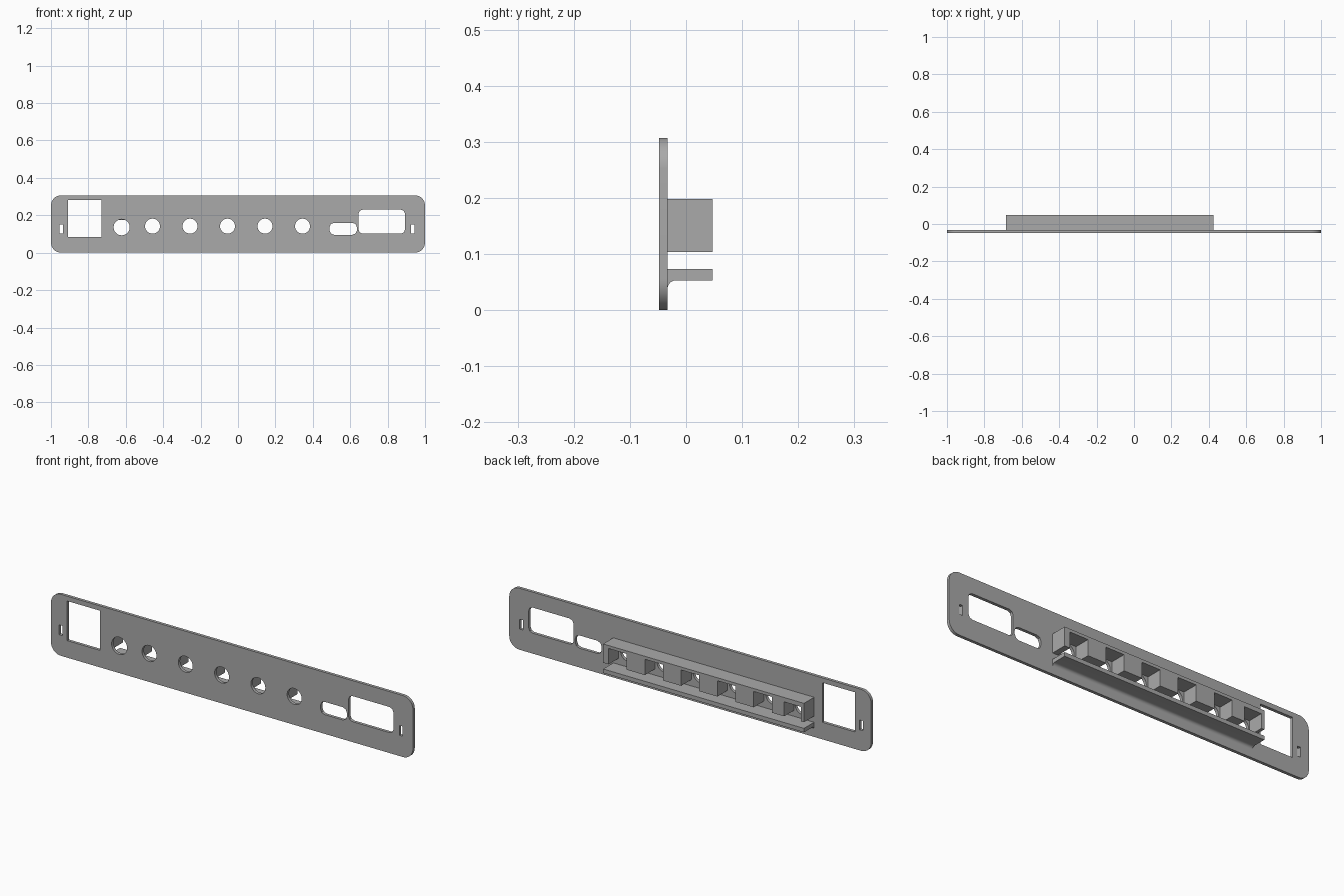
import bpy
from math import cos, sin, pi
from mathutils import Matrix

if "Cube" in bpy.data.objects:
    bpy.data.objects.remove(bpy.data.objects["Cube"])

grey = bpy.data.materials.new("plain_grey")
grey.use_nodes = True
grey.diffuse_color = (0.4, 0.4, 0.4, 1)
grey.node_tree.nodes["Principled BSDF"].inputs["Base Color"].default_value = (0.4, 0.4, 0.4, 1)

# Axis maps: outline (u, v) and extrusion w to world
FRONT = Matrix(((1, 0, 0, 0), (0, 0, -1, 0), (0, 1, 0, 0), (0, 0, 0, 1)))
SIDE = Matrix(((0, 0, 1, 0), (1, 0, 0, 0), (0, 1, 0, 0), (0, 0, 0, 1)))


def arc(cx, cy, r, start, end, steps):
    angles = [start + (end - start) * i / steps for i in range(steps + 1)]
    return [(cx + r * cos(a), cy + r * sin(a)) for a in angles]


def rounded(x0, x1, z0, z1, r=0, steps=1):
    """Rectangle with round corners, or cut corners when steps is 1."""
    if r == 0:
        return [(x0, z0), (x1, z0), (x1, z1), (x0, z1)]
    corners = [(x1 - r, z1 - r), (x0 + r, z1 - r), (x0 + r, z0 + r), (x1 - r, z0 + r)]
    pts = []
    for i, (cx, cz) in enumerate(corners):
        pts += arc(cx, cz, r, i * pi / 2, (i + 1) * pi / 2, steps)
    return pts


def extrude(name, outlines, low, high, axes):
    """Solid from closed outlines; inner outlines become holes."""
    curve = bpy.data.curves.new(name, "CURVE")
    curve.dimensions = "2D"
    curve.fill_mode = "BOTH"
    curve.extrude = (high - low) / 2
    for pts in outlines:
        spline = curve.splines.new("POLY")
        spline.points.add(len(pts) - 1)
        for point, (u, v) in zip(spline.points, pts):
            point.co = (u, v, 0, 1)
        spline.use_cyclic_u = True
    temp = bpy.data.objects.new(name + "_outline", curve)
    bpy.context.collection.objects.link(temp)
    bpy.context.view_layer.update()
    mesh = bpy.data.meshes.new_from_object(
        temp.evaluated_get(bpy.context.evaluated_depsgraph_get()))
    bpy.data.objects.remove(temp)
    middle = (low + high) / 2
    shift = (0, middle, 0) if axes is FRONT else (middle, 0, 0)
    mesh.transform(Matrix.Translation(shift) @ axes)
    mesh.materials.clear()
    mesh.materials.append(grey)
    obj = bpy.data.objects.new(name, mesh)
    bpy.context.collection.objects.link(obj)
    bpy.ops.object.select_all(action="DESELECT")
    obj.select_set(True)
    bpy.context.view_layer.objects.active = obj
    # Weld the caps to the walls
    bpy.ops.object.mode_set(mode="EDIT")
    bpy.ops.mesh.select_all(action="SELECT")
    bpy.ops.mesh.remove_doubles(threshold=0.0001)
    bpy.ops.mesh.normals_make_consistent(inside=False)
    bpy.ops.object.mode_set(mode="OBJECT")
    bpy.ops.object.shade_smooth_by_angle(angle=pi / 6)
    return obj


back, plate_back, front = 0.047, -0.033, -0.048
button_x = [-0.457 + 0.2005 * i for i in range(5)]

# Face plate with its openings
openings = [
    rounded(-1, 1, 0, 0.307, 0.055, 10),
    rounded(-0.91, -0.73, 0.085, 0.283),
    rounded(0.489, 0.636, 0.096, 0.16, 0.024, 2),
    rounded(0.644, 0.893, 0.102, 0.23, 0.022, 2),
    rounded(-0.955, -0.936, 0.103, 0.152),
    rounded(0.925, 0.944, 0.103, 0.152),
    arc(-0.622, 0.136, 0.043, 0, 2 * pi * 31 / 32, 31),
]
openings += [arc(x, 0.142, 0.04, 0, 2 * pi * 31 / 32, 31) for x in button_x]
extrude("face_plate", openings, front, plate_back, FRONT)

# Comb-shaped housing with a pocket behind each round hole
left, right, bottom, top = -0.685, 0.425, 0.104, 0.198
comb = [(right, top), (left, top), (left, bottom)]
pockets = [(-0.622, 0.047, 0.176)] + [(x, 0.05, 0.183) for x in button_x]
for x, half, ceiling in pockets:
    comb += [(x - half, bottom), (x - half, ceiling),
             (x + half, ceiling), (x + half, bottom)]
comb.append((right, bottom))
extrude("pocket_housing", [comb], plate_back, back, FRONT)

# Lower shelf with a concave fillet under its root
r = 0.015
shelf = [(plate_back, 0.073), (back, 0.073), (back, 0.053)]
shelf += arc(plate_back + r, 0.053 - r, r, pi / 2, pi, 6)
extrude("lower_shelf", [shelf], left, right, SIDE)
